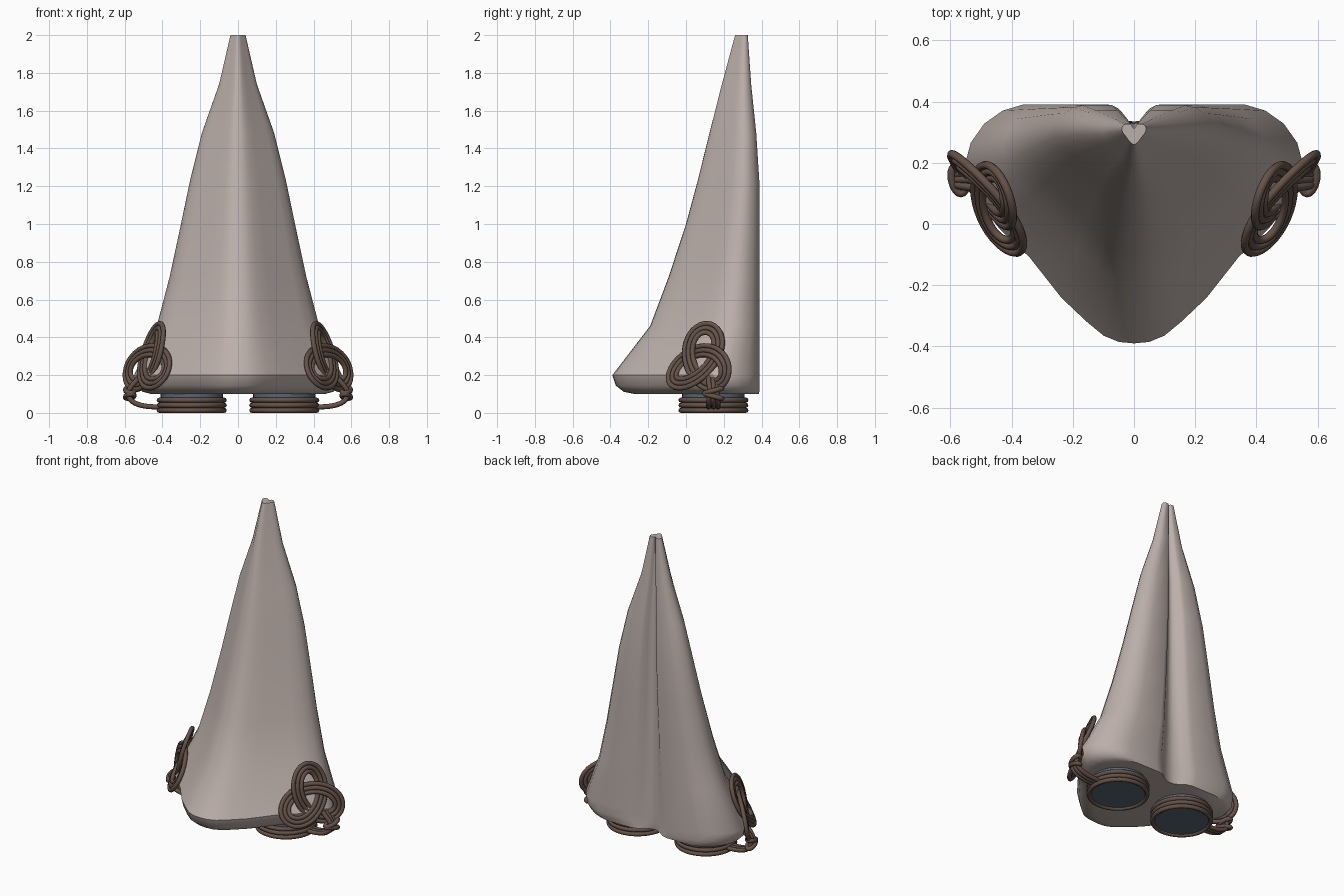
import bpy, bmesh
from math import sin, cos, pi, radians
from mathutils import Vector

if "Cube" in bpy.data.objects:
    bpy.data.objects.remove(bpy.data.objects["Cube"])


def material(name, rgb):
    m = bpy.data.materials.new(name)
    m.diffuse_color = (*rgb, 1)
    m.use_nodes = True
    m.node_tree.nodes["Principled BSDF"].inputs["Base Color"].default_value = m.diffuse_color
    return m


SKIN = material("skin", (0.50, 0.43, 0.40))
CORD = material("cord", (0.13, 0.085, 0.065))
PAD = material("pad", (0.10, 0.13, 0.17))


def smooth(ob, angle):
    bpy.ops.object.select_all(action='DESELECT')
    ob.select_set(True)
    bpy.context.view_layer.objects.active = ob
    bpy.ops.object.shade_smooth_by_angle(angle=radians(angle))


def tube(name, points, radius, closed=False):
    """Round cord along a smooth path, converted to mesh."""
    cu = bpy.data.curves.new(name, 'CURVE')
    cu.dimensions = '3D'
    cu.bevel_depth = radius
    cu.bevel_resolution = 2
    cu.resolution_u = 1 if closed else 6
    cu.use_fill_caps = True
    sp = cu.splines.new('POLY' if closed else 'NURBS')
    sp.points.add(len(points) - 1)
    for p, co in zip(sp.points, points):
        p.co = (*co, 1)
    sp.use_cyclic_u = closed
    if not closed:
        sp.order_u = 3
        sp.use_endpoint_u = True
    ob = bpy.data.objects.new(name, cu)
    bpy.context.collection.objects.link(ob)
    cu.materials.append(CORD)
    bpy.ops.object.select_all(action='DESELECT')
    ob.select_set(True)
    bpy.context.view_layer.objects.active = ob
    bpy.ops.object.convert(target='MESH')
    smooth(bpy.context.object, 60)


# Nose body: heart-shaped half outline, (x / half width, front-to-back 0..1, groove 0..1)
HALF = [(0, 0, 0), (.09, .006, 0), (.18, .032, 0), (.28, .09, 0), (.43, .19, 0), (.62, .36, 0),
        (.80, .48, 0), (.92, .59, 0), (.98, .68, 0), (1, .76, 0), (.97, .84, 0), (.89, .92, 0),
        (.78, .975, 0), (.66, 1, 0), (.28, 1, 0), (.20, 1, .18), (.13, 1, .64), (.055, 1, .95), (0, 1, 1)]
# z, half width, front y, back y, groove depth
LEVELS = [(.10, .46, -.27, .385, .055), (.112, .505, -.33, .388, .055), (.145, .54, -.372, .39, .055),
          (.20, .55, -.39, .39, .055), (.46, .43, -.19, .39, .057), (.72, .362, -.092, .39, .06),
          (1.0, .302, 0, .39, .06), (1.23, .254, .062, .388, .058), (1.48, .192, .124, .372, .045),
          (1.74, .10, .19, .345, .026), (2.0, .04, .26, .327, .014)]
bm = bmesh.new()
rings = []
for z, w, yf, yb, d in LEVELS:
    def pt(u, v, g):
        return (u * w, yf + v * (yb - yf) - g * d, z)
    outline = [pt(*p) for p in HALF] + [pt(-u, v, g) for u, v, g in HALF[-2:0:-1]]
    rings.append([bm.verts.new(p) for p in outline])
n = len(rings[0])
for a, b in zip(rings, rings[1:]):
    for i in range(n):
        bm.faces.new((a[i], a[(i + 1) % n], b[(i + 1) % n], b[i]))
bm.faces.new(rings[0][::-1])
bm.faces.new(rings[-1])
bmesh.ops.recalc_face_normals(bm, faces=bm.faces)
me = bpy.data.meshes.new("nose_body")
bm.to_mesh(me)
nose = bpy.data.objects.new("nose_body", me)
bpy.context.collection.objects.link(nose)
me.materials.append(SKIN)
smooth(nose, 35)

R = .0135
for s, side in ((1, "right"), (-1, "left")):
    # Nostril pad
    bpy.ops.mesh.primitive_cylinder_add(vertices=40, radius=.165, depth=.10, location=(s * .245, .145, .062))
    pad = bpy.context.object
    pad.name = f"nostril_pad_{side}"
    pad.data.materials.append(PAD)
    smooth(pad, 40)

    # Cord coils around the pad
    for k in range(3):
        rr = .172
        tube(f"cord_coil_{side}_{k}",
             [(s * (.245 + rr * cos(t * pi / 20)), .145 + rr * sin(t * pi / 20), R + 2 * R * k)
              for t in range(40)], R, True)

    # Three-strand trefoil ornament lying on the side of the nose
    U = Vector((.54, .84, 0)).normalized()
    V = Vector((-.075, .05, .28)).normalized()
    N = U.cross(V)
    C = Vector((.463, .083, .27))
    for k in (-1, 0, 1):
        path = []
        for i in range(72):
            t = 2 * pi * i / 72
            a = .062 * (sin(t) + 2 * sin(2 * t))
            b = -.062 * (cos(t) - 2 * cos(2 * t))
            tang = Vector((cos(t) + 4 * cos(2 * t), sin(t) - 4 * sin(2 * t))).normalized()
            a, b = a - tang.y * .025 * k, b + tang.x * .025 * k
            p = C + U * a + V * b + N * (.016 * sin(3 * t) + .008)
            path.append((s * p.x, p.y, p.z))
        tube(f"trefoil_strand_{side}_{k + 1}", path, R, True)

    # Cord ends leading from the coils up to the trefoil
    for k in (-1, 0, 1):
        y = .145 + .025 * k
        pts = [(.39, y, .032), (.45, y, .03), (.53, y, .042), (.575, y, .07),
               (.585, y - .01 * k, .115), (.545, y, .165), (.51, y, .20)]
        tube(f"cord_tail_{side}_{k + 1}", [(s * a, b, c) for a, b, c in pts], R)

    # Small binding knot
    for k in range(2):
        ring = [(s * (.573 + .022 * cos(t * pi / 10) + .008 * sin(t * pi / 10)),
                 .145 + .045 * sin(t * pi / 10), .088 + .03 * k + (.012 if k else -.012) * sin(t * pi / 10))
                for t in range(20)]
        tube(f"binding_knot_{side}_{k}", ring, R, True)
